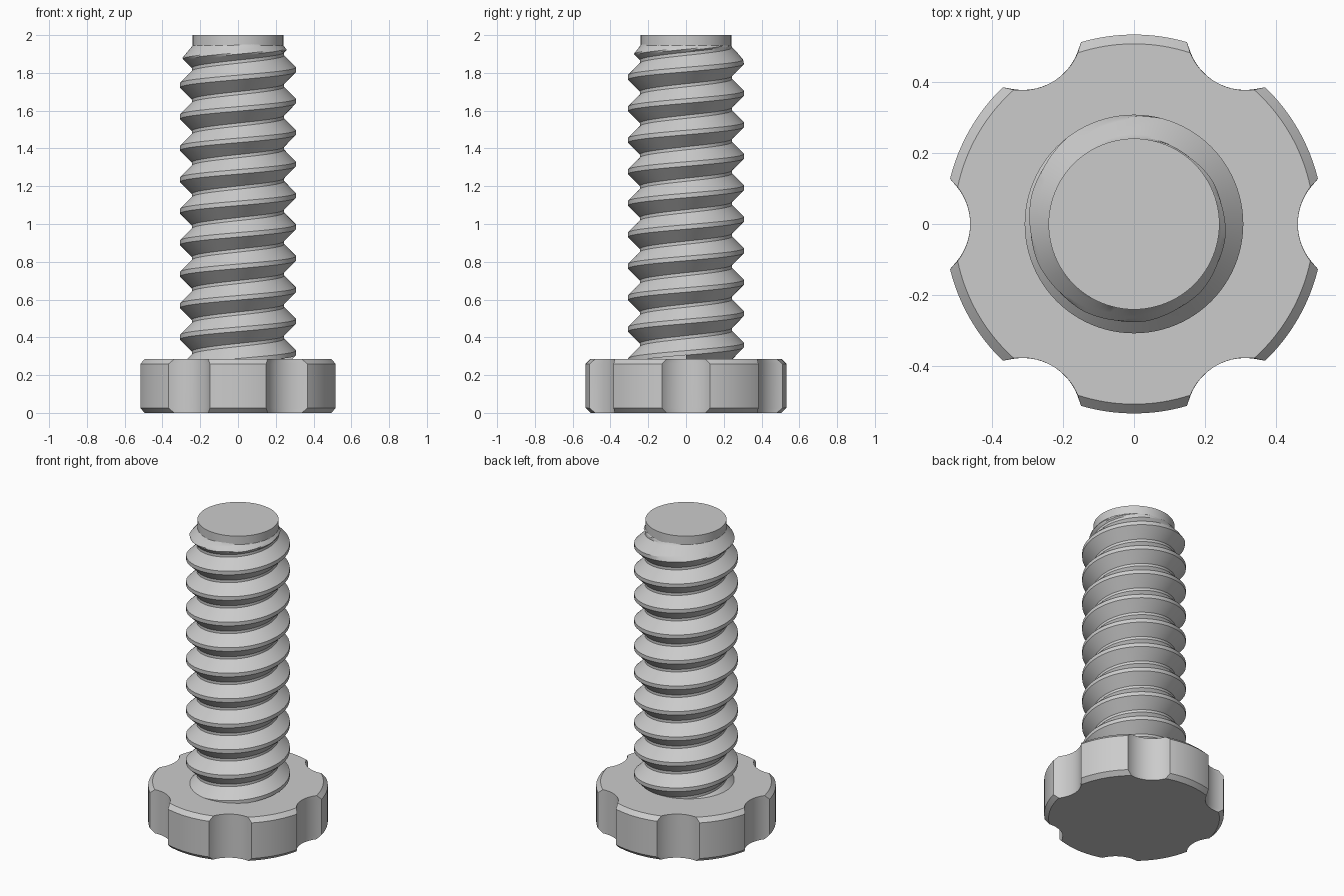
import bpy, bmesh, math

cube = bpy.data.objects.get("Cube")
if cube:
    bpy.data.objects.remove(cube, do_unlink=True)

grey = bpy.data.materials.new("plain_grey")
grey.use_nodes = True
colour = (0.6, 0.6, 0.6, 1)
grey.diffuse_color = colour
grey.node_tree.nodes["Principled BSDF"].inputs["Base Color"].default_value = colour


def finish(name, bm):
    mesh = bpy.data.meshes.new(name)
    bm.to_mesh(mesh)
    bm.free()
    obj = bpy.data.objects.new(name, mesh)
    bpy.context.collection.objects.link(obj)
    mesh.materials.append(grey)
    bpy.ops.object.select_all(action='DESELECT')
    obj.select_set(True)
    bpy.context.view_layer.objects.active = obj
    bpy.ops.object.shade_smooth_by_angle(angle=math.radians(25))
    return obj


# Knob head: chamfered disc with six vertical scallops
HEAD_R, HEAD_H, CHAMFER = 0.532, 0.285, 0.026
NOTCH_AT, NOTCH_R, STEPS = 0.63, 0.17, 16


def scalloped_ring(radius):
    half = math.acos((radius**2 + NOTCH_AT**2 - NOTCH_R**2) / (2 * radius * NOTCH_AT))
    swing = math.atan2(radius * math.sin(half), NOTCH_AT - radius * math.cos(half))
    points = []
    for k in range(6):
        turn = k * math.pi / 3
        ca, sa = math.cos(turn), math.sin(turn)
        for i in range(STEPS):
            a = swing * (2 * i / STEPS - 1)
            x, y = NOTCH_AT - NOTCH_R * math.cos(a), NOTCH_R * math.sin(a)
            points.append((x * ca - y * sa, x * sa + y * ca))
        for i in range(STEPS):
            a = turn + half + (math.pi / 3 - 2 * half) * i / STEPS
            points.append((radius * math.cos(a), radius * math.sin(a)))
    return points


bm = bmesh.new()
rings = []
for radius, z in ((HEAD_R - CHAMFER, 0), (HEAD_R, CHAMFER),
                  (HEAD_R, HEAD_H - CHAMFER), (HEAD_R - CHAMFER, HEAD_H)):
    rings.append([bm.verts.new((x, y, z)) for x, y in scalloped_ring(radius)])
for low, high in zip(rings, rings[1:]):
    for i in range(len(low)):
        j = (i + 1) % len(low)
        bm.faces.new((low[i], low[j], high[j], high[i]))
bm.faces.new(rings[0][::-1])
bm.faces.new(rings[-1])
finish("knob_head", bm)

# Shaft core, showing as the plain tip
SHAFT_R, TOP, SHAFT_BASE = 0.24, 2.0, 0.1
bm = bmesh.new()
bmesh.ops.create_cone(bm, cap_ends=True, segments=96, radius1=SHAFT_R,
                      radius2=SHAFT_R, depth=TOP - SHAFT_BASE)
bmesh.ops.translate(bm, verts=bm.verts, vec=(0, 0, (TOP + SHAFT_BASE) / 2))
finish("shaft", bm)

# Right-handed thread: trapezoid profile swept up a helix
PITCH, CREST_R, ROOT_R, CREST_FLAT, FLANK = 1 / 6, 0.307, 0.244, 0.024, 0.063
START, TURNS, SEG, CUTS = 0.151, 11, 96, 8
TIP_Z, TIP_SLOPE = 1.945, 1.2

profile = [(-CREST_FLAT / 2, CREST_R)]
for i in range(CUTS + 1):
    t = i / CUTS
    profile.append((CREST_FLAT / 2 + FLANK * t, CREST_R + (ROOT_R - CREST_R) * t))
for i in range(CUTS + 1):
    t = i / CUTS
    profile.append((PITCH - CREST_FLAT / 2 - FLANK * (1 - t),
                    ROOT_R + (CREST_R - ROOT_R) * t))

bm = bmesh.new()
columns = []
for s in range(TURNS * SEG + 1):
    angle = 2 * math.pi * s / SEG
    column = []
    for dz, r in profile:
        z = START + PITCH * s / SEG + dz
        # taper the thread into the shaft near the tip
        r = min(r, max(SHAFT_R - 0.005, SHAFT_R + (TIP_Z - z) / TIP_SLOPE))
        column.append(bm.verts.new((r * math.cos(angle), r * math.sin(angle), z)))
    columns.append(column)
for a, b in zip(columns, columns[1:]):
    for j in range(len(profile) - 1):
        quad = (a[j], b[j], b[j + 1], a[j + 1])
        if max(v.co.z for v in quad) < TIP_Z + 0.03:
            bm.faces.new(quad)
bmesh.ops.delete(bm, geom=[v for v in bm.verts if not v.link_faces], context='VERTS')
bmesh.ops.remove_doubles(bm, verts=bm.verts, dist=0.0002)
finish("thread", bm)
